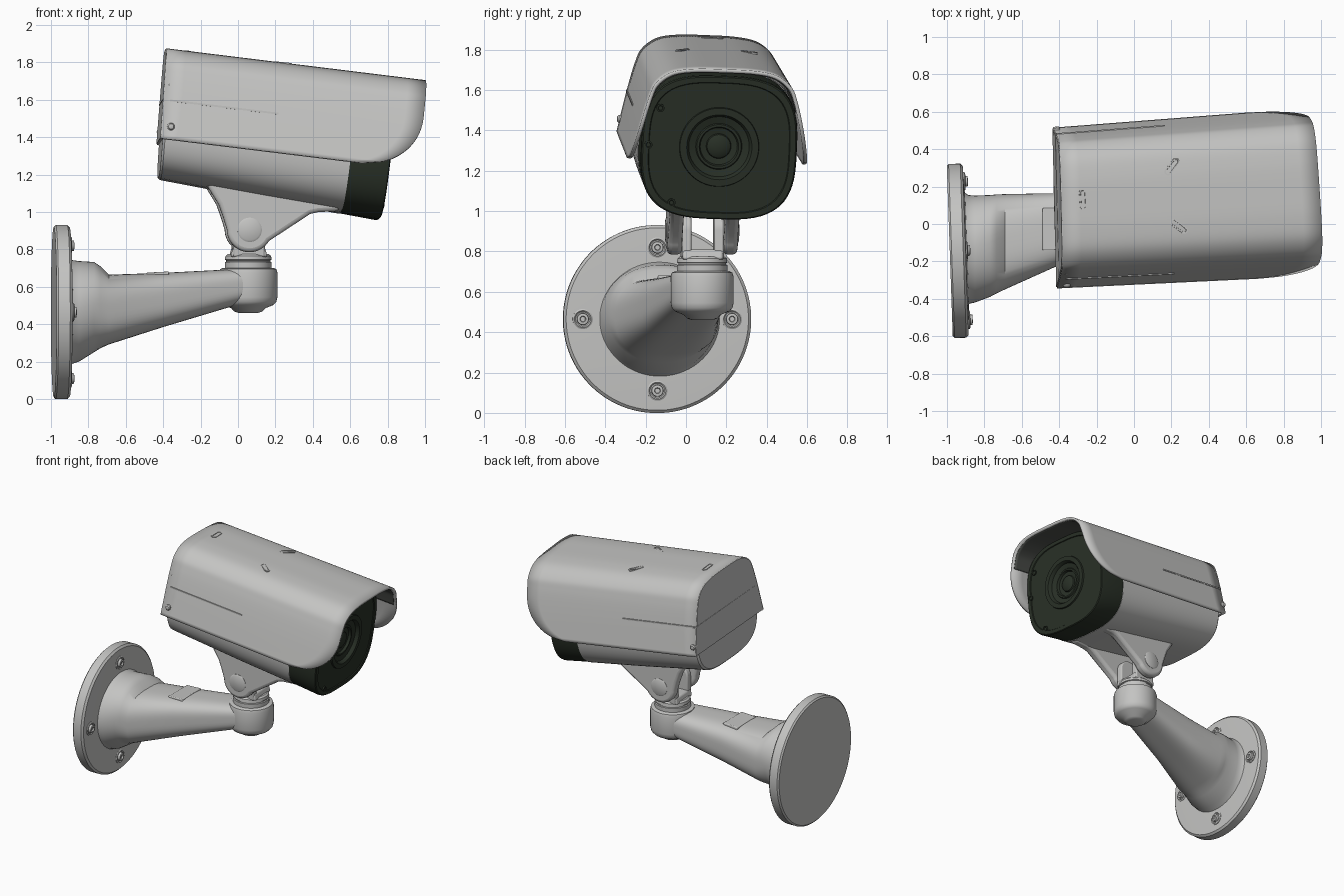
import bpy, bmesh, math
from mathutils import Matrix, Vector

if "Cube" in bpy.data.objects:
    bpy.data.objects.remove(bpy.data.objects["Cube"])

def material(name, col):
    m = bpy.data.materials.new(name)
    m.diffuse_color = (*col, 1)
    m.use_nodes = True
    m.node_tree.nodes["Principled BSDF"].inputs["Base Color"].default_value = m.diffuse_color
    return m

GREY = material("light grey", (0.55, 0.55, 0.54))
DARK = material("dark green black", (0.022, 0.030, 0.020))
LINER = material("shadow grey", (0.075, 0.08, 0.072))
I = Matrix.Identity(4)
T = Matrix.Translation

def rot(deg, axis):
    return Matrix.Rotation(math.radians(deg), 4, axis)

def make(name, verts, faces, mat=GREY, matrix=I, bevel=0, fix=True):
    me = bpy.data.meshes.new(name)
    bm = bmesh.new()
    vs = [bm.verts.new(v) for v in verts]
    for f in faces:
        bm.faces.new([vs[i] for i in f])
    if fix:
        bmesh.ops.recalc_face_normals(bm, faces=bm.faces)
    bm.to_mesh(me)
    bm.free()
    me.materials.append(mat)
    ob = bpy.data.objects.new(name, me)
    bpy.context.collection.objects.link(ob)
    ob.matrix_world = matrix
    if bevel:
        b = ob.modifiers.new("bevel", 'BEVEL')
        b.width, b.segments, b.limit_method = bevel, 3, 'ANGLE'
    return ob

def loft(name, rings, mat=GREY, matrix=I, bevel=0):
    n = len(rings[0])
    faces = [(k*n+i, k*n+(i+1) % n, (k+1)*n+(i+1) % n, (k+1)*n+i)
             for k in range(len(rings)-1) for i in range(n)]
    faces += [tuple(range(n)), tuple(range((len(rings)-1)*n, len(rings)*n))]
    return make(name, [p for r in rings for p in r], faces, mat, matrix, bevel)

def ring(x, y0, y1, z0, z1, p=2, n=64):
    """Superellipse cross-section across the x axis."""
    def f(c):
        return math.copysign(abs(c) ** (2/p), c)
    return [Vector((x, (y0+y1)/2 + (y1-y0)/2*f(math.cos(a)), (z0+z1)/2 + (z1-z0)/2*f(math.sin(a))))
            for a in (2*math.pi*(i+.5)/n for i in range(n))]

def circ(x, r, n=64):
    return ring(x, -r, r, -r, r, 2, n)

def lathe(name, prof, matrix, mat=GREY, n=48):
    """Profile of (radius, height) turned about local x."""
    return loft(name, [circ(h, max(r, .001), n) for r, h in prof], mat, matrix)

def prism(name, pts, y0, y1, bevel=.012, matrix=I):
    return loft(name, [[Vector((x, y, z)) for x, z in pts] for y in (y0, y1)], GREY, matrix, bevel)

# ---- wall plate with four screws
PLATE = T((-.985, -.145, .465)) @ rot(2, 'Z')
lathe("wall_plate", [(.455, 0), (.466, .01), (.466, .072), (.452, .085), (.30, .092)], PLATE, n=96)
for i in range(4):
    a = i*math.pi/2
    lathe("plate_screw", [(.05, .07), (.05, .092), (.042, .097), (.036, .091), (.03, .091), (.028, .108),
                          (.015, .11), (.012, .1)],
          PLATE @ T((0, .37*math.cos(a), .355*math.sin(a))), n=24)

# ---- tapering arm, hatch and hub
loft("arm", [ring(*s) for s in [
    (-.91, -.45, .17, .17, .755, 2), (-.885, -.428, .155, .188, .743, 2), (-.85, -.42, .152, .20, .738, 2.1),
    (-.77, -.39, .155, .25, .733, 2.2), (-.735, -.372, .158, .272, .71, 2.5), (-.69, -.35, .16, .292, .665, 2.8),
    (-.4, -.22, .165, .385, .675, 3.2), (.05, -.065, .215, .52, .698, 3.2)]])
prism("arm_hatch", [(-.49, .60), (-.37, .60), (-.37, .682), (-.49, .676)], -.14, .085, .006)
PIVOT = T((.055, .08, 0)) @ rot(2.5, 'Z')
UP = PIVOT @ rot(-90, 'Y')
lathe("hub", [(.05, .46), (.075, .468), (.09, .485), (.135, .503), (.15, .52), (.156, .545), (.156, .675),
              (.15, .695), (.135, .702)], UP)
lathe("collar", [(.125, .69), (.125, .732), (.118, .735), (.118, .742), (.125, .745), (.122, .765), (.11, .775)], UP)

# ---- tilt joint: lower fork, upper ears, pin stubs
def arc(r, a0, a1, n=20):
    return [(r*math.cos(math.radians(a0+(a1-a0)*i/n)), .905 + r*math.sin(math.radians(a0+(a1-a0)*i/n)))
            for i in range(n+1)]
for s in (-1, 1):
    prism("fork_arm", [(-.085, .76), (.085, .76)] + arc(.085, 0, 180), s*.08-.024, s*.08+.024, .01, PIVOT)
    prism("bracket_ear", [(-.235, 1.19), (-.22, 1.13), (-.165, 1.04), (-.14, .97)] + arc(.12, 180, 330)
          + [(.325, .99), (.37, 1.0), (.48, 1.005), (.48, 1.07)], s*.138-.036, s*.138+.036, .022, PIVOT)
    lathe("tilt_pin", [(.065, .09), (.065, .176), (.055, .182)], PIVOT @ T((0, 0, .905)) @ rot(90*s, 'Z'))
prism("fork_base", [(-.1, .76), (.1, .76), (.085, .81), (-.085, .81)], -.1, .1, .012, PIVOT)
prism("bracket_pad", [(-.22, 1.18), (-.19, 1.09), (.31, 1.0), (.48, 1.01), (.48, 1.07)], -.15, .15, .012, PIVOT)

# ---- camera frame: origin near the face centre, x forward along the lens axis
CAM = T((.77, .163, 1.32)) @ rot(3.6, 'Z') @ rot(7, 'Y') @ rot(-2, 'X')
BACK, FACE = -1.215, .027

def skew(v, w):
    """Offset that makes the rear end stand more upright than the pitched body."""
    return .045*(.4-w) + .04*v

def body(u, k=1.0, p=3.1):
    lo, hi, half = -.364 - .062*u, .358, .39 + .008*u
    m, h = (lo+hi)/2, (hi-lo)/2
    return ring(u, -half*k, half*k, m-h*k, m+h*k, p)

def rear(u, k=1.0):
    return [p + Vector((skew(p.y, p.z), 0, 0)) for p in body(u, k, 3.4)]

loft("camera_body", [rear(-1.205, .97), rear(-1.193), body(-.6, 1, 3.3), body(-.187)], GREY, CAM)
# front housing flows into face step, lens ring and recessed lens
loft("front_housing", [body(-.187, .993), body(FACE-.02, .993), body(FACE-.005, .985), body(FACE, .97),
                       body(FACE, .9), body(FACE-.006, .89)]
     + [circ(FACE+u, r) for r, u in [(.198, -.006), (.195, .006), (.162, .006), (.155, -.004), (.15, -.02),
                                     (.115, -.03), (.11, -.022), (.098, -.022), (.092, -.04), (.062, -.045),
                                     (.058, -.034), (.045, -.026), (.02, -.02), (.002, -.019)]], DARK, CAM)
for v, w in ((-.3, .185), (-.352, 0), (-.225, -.285)):
    lathe("face_screw", [(.02, -.012), (.02, .004), (.013, .005), (.01, 0)], CAM @ T((FACE, v, w)), DARK, 20)

# ---- sun shield: smooth section swept along the body, lower front corners rounded
half = [(0, .407), (.15, .404), (.26, .384), (.335, .33), (.368, .26), (.405, .12), (.45, -.088)]
ctrl = [Vector((-v, w)) for v, w in half[:0:-1]] + [Vector(p) for p in half]
ctrl = [2*ctrl[0]-ctrl[1]] + ctrl + [2*ctrl[-1]-ctrl[-2]]
sect = []
for a, b, c, d in zip(ctrl, ctrl[1:], ctrl[2:], ctrl[3:]):
    for i in range(10):
        t = i/10
        sect.append(.5*(2*b + (c-a)*t + (2*a-5*b+4*c-d)*t*t + (3*b-a-3*c+d)*t**3))
sect.append(ctrl[-2])

def flare(u):
    return .955 + .045*(u-BACK)/1.385

def front(w):
    q = min(1, max(0, (.2-w)/.2885))
    return -.15 + .325*(1-q**2.1)**(1/2.1)

def sheet(name, pts, start, k, mat, thick, inset=0, n=14):
    """Open shell along the section, thickened inwards."""
    verts = []
    for v, w in pts:
        u0 = start + (skew(v, w) if start == BACK else 0)
        for j in range(n+1):
            u = u0 + (front(w)-inset-u0)*j/n
            verts.append((u, v*flare(u)*k, w*k))
    faces = [(i*(n+1)+j, i*(n+1)+j+1, (i+1)*(n+1)+j+1, (i+1)*(n+1)+j)
             for i in range(len(pts)-1) for j in range(n)]
    ob = make(name, verts, faces, mat, CAM, fix=False)
    sol = ob.modifiers.new("thickness", 'SOLIDIFY')
    sol.thickness, sol.offset = thick, -1
    return ob

shield = sheet("sun_shield", sect, BACK, 1, GREY, .018)
sheet("shield_liner", [p for p in sect if p.y > .2], -.18, .956, LINER, .004, .012)
loft("shield_back", [[Vector((u + skew(v, w), v*.95*k, w*k)) for v, w in sect]
                     for u, k in ((BACK-.004, .985), (BACK+.006, .998), (BACK+.02, .998))], GREY, CAM)

# shield side seams, back seam and rear side screws
for s in (-1, 1):
    loft("side_seam", [[Vector((u, s*(.405*flare(u)+dv), .12+dw))
                        for dv, dw in ((-.006, -.005), (.005, -.005), (.005, .005), (-.006, .005))]
                       for u in (BACK+.03, -.6)], GREY, CAM)
    lathe("side_screw", [(.02, -.03), (.02, .008), (.014, .016), (.004, .018)],
          CAM @ T((-1.165, s*.415, -.02)) @ rot(90*s, 'Z'), n=20)
seam = [Vector((BACK-.006+skew(y, z), y, z)) for y, z in ((-.38, .117), (.38, .117), (.38, .123), (-.38, .123))]
loft("back_seam", [seam, [p + Vector((.01, 0, 0)) for p in seam]], GREY, CAM)

# three pill-shaped slots on top of the shield
def pill(k, z, n=8):
    r, l = .019*k, .036
    return [Vector((s*l + r*math.cos(a), r*math.sin(a), z)) for s, a0 in ((1, -math.pi/2), (-1, math.pi/2))
            for a in (a0 + math.pi*i/n for i in range(n+1))]
for u, v, w, ang in ((-.61, .165, .401, 48), (-.595, -.155, .401, -40), (-1.1, .02, .406, 90)):
    loft("top_slot", [pill(1, -.012), pill(1, .005), pill(.6, .005), pill(.5, -.002)], GREY,
         CAM @ T((u, v, w)) @ rot(ang, 'Z'))

# smooth shading with sharp edges kept
bpy.ops.object.select_all(action='DESELECT')
for ob in bpy.data.objects:
    ob.select_set(True)
bpy.context.view_layer.objects.active = shield
bpy.ops.object.shade_smooth_by_angle(angle=math.radians(35))
